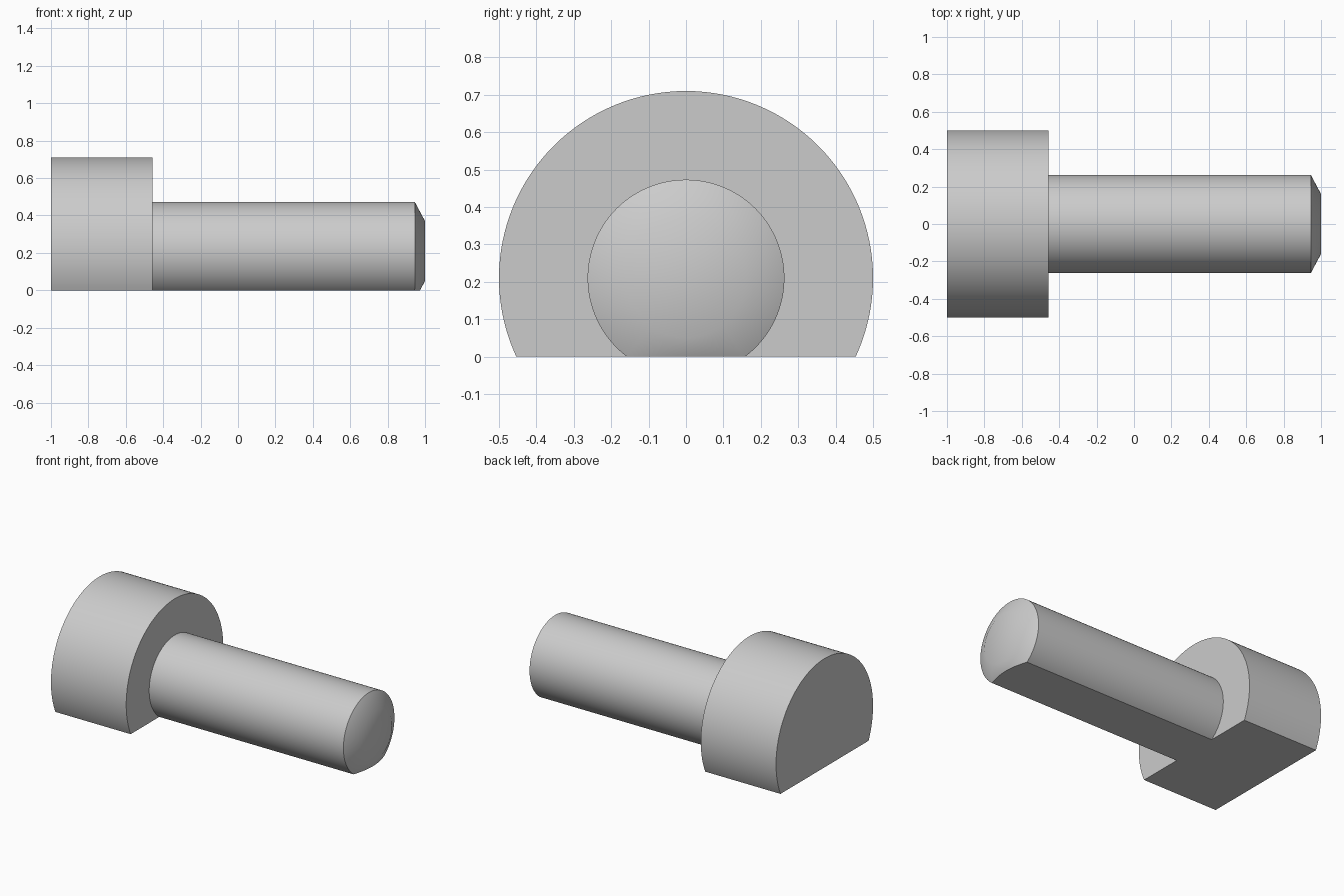
import bpy, bmesh
from math import sin, cos, pi, radians

if "Cube" in bpy.data.objects:
    bpy.data.objects.remove(bpy.data.objects["Cube"], do_unlink=True)

AXIS_Z = 0.21
SIDES = 128

grey = bpy.data.materials.new("plain_grey")
grey.use_nodes = True
colour = (0.6, 0.6, 0.6, 1)
grey.diffuse_color = colour
grey.node_tree.nodes["Principled BSDF"].inputs["Base Color"].default_value = colour


def lathe_with_flat(name, profile):
    """Turn an (x, radius) profile about the bolt axis, then slice a flat at z = 0."""
    bm = bmesh.new()
    rings = []
    for x, r in profile:
        rings.append([bm.verts.new((x, r * cos(2 * pi * i / SIDES),
                                    AXIS_Z + r * sin(2 * pi * i / SIDES)))
                      for i in range(SIDES)])
    for a, b in zip(rings, rings[1:]):
        for i in range(SIDES):
            j = (i + 1) % SIDES
            bm.faces.new((a[i], a[j], b[j], b[i]))
    bm.faces.new(rings[0])
    bm.faces.new(rings[-1])

    # Flat underside
    cut = bmesh.ops.bisect_plane(bm, geom=bm.verts[:] + bm.edges[:] + bm.faces[:],
                                 plane_co=(0, 0, 0), plane_no=(0, 0, 1), clear_inner=True)
    edges = [e for e in cut["geom_cut"] if isinstance(e, bmesh.types.BMEdge)]
    bmesh.ops.contextual_create(bm, geom=edges)
    bmesh.ops.recalc_face_normals(bm, faces=bm.faces[:])

    mesh = bpy.data.meshes.new(name)
    bm.to_mesh(mesh)
    bm.free()
    mesh.materials.append(grey)
    obj = bpy.data.objects.new(name, mesh)
    bpy.context.collection.objects.link(obj)
    bpy.ops.object.select_all(action="DESELECT")
    obj.select_set(True)
    bpy.context.view_layer.objects.active = obj
    bpy.ops.object.shade_smooth_by_angle(angle=radians(30))
    return obj


# Wide head, then the shaft with its chamfered tip
lathe_with_flat("bolt_head", [(-1, 0.5), (-0.457, 0.5)])
lathe_with_flat("bolt_shaft", [(-0.457, 0.263), (0.945, 0.263), (1, 0.16)])
